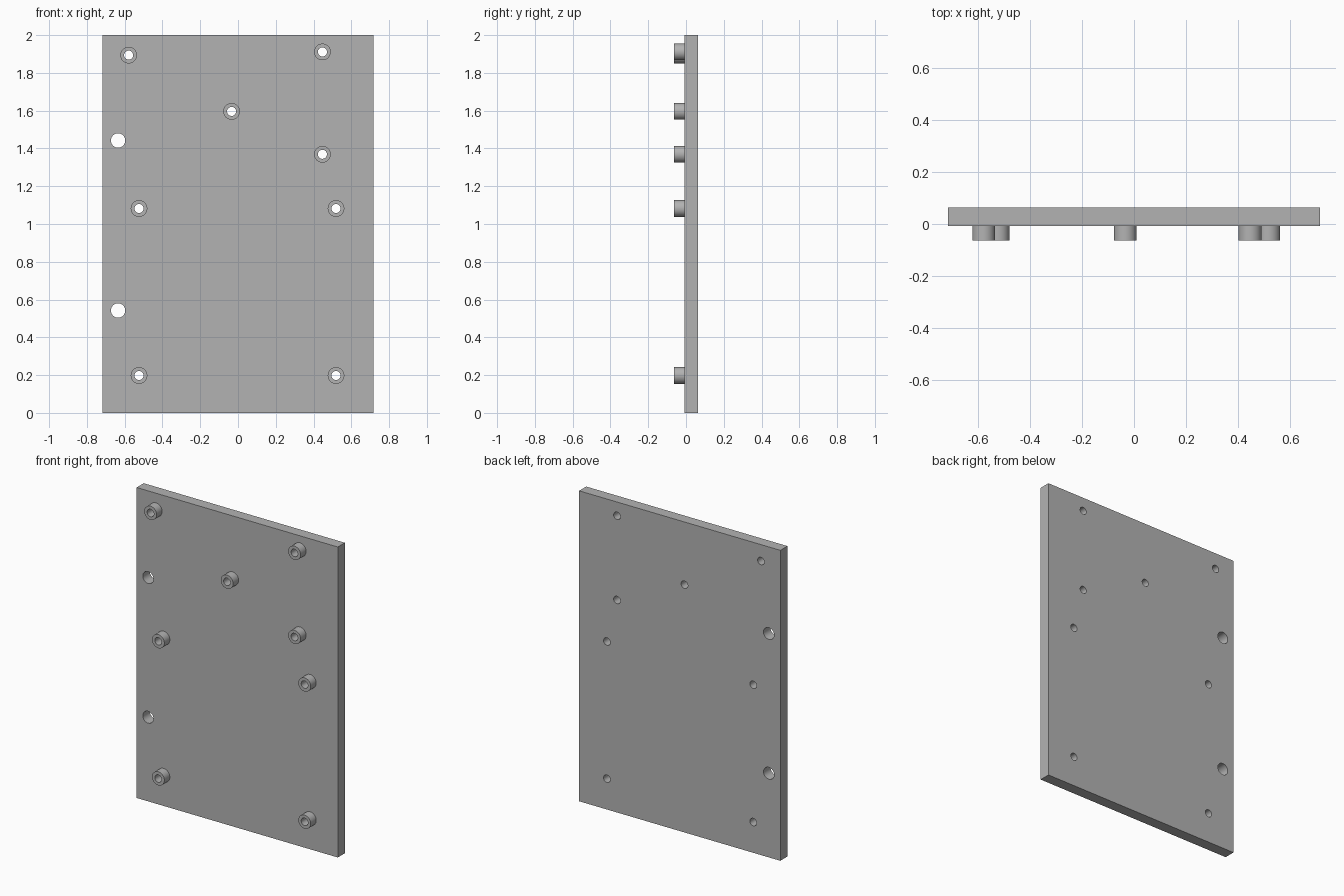
import bpy
import bmesh
from math import radians
from mathutils import Matrix, Vector

if "Cube" in bpy.data.objects:
    bpy.data.objects.remove(bpy.data.objects["Cube"])

WIDTH, HEIGHT = 1.434, 2.0
FRONT, BACK, TIP = -0.008, 0.064, -0.064
BOSS_R, BORE_R, HOLE_R = 0.044, 0.024, 0.038
SIDES = 48
BOSSES = [(-0.579, 1.894), (0.447, 1.911), (-0.034, 1.596), (0.447, 1.369),
          (-0.524, 1.082), (0.519, 1.082), (-0.524, 0.198), (0.519, 0.198)]
HOLES = [(-0.635, 1.442), (-0.635, 0.542)]

grey = bpy.data.materials.new("plain_grey")
grey.use_nodes = True
grey.diffuse_color = (0.45, 0.45, 0.45, 1)
grey.node_tree.nodes["Principled BSDF"].inputs["Base Color"].default_value = grey.diffuse_color


def make_object(name, bm):
    bmesh.ops.recalc_face_normals(bm, faces=bm.faces)
    mesh = bpy.data.meshes.new(name)
    bm.to_mesh(mesh)
    bm.free()
    mesh.materials.append(grey)
    obj = bpy.data.objects.new(name, mesh)
    bpy.context.collection.objects.link(obj)
    return obj


def smooth(obj):
    bpy.ops.object.select_all(action="DESELECT")
    obj.select_set(True)
    bpy.context.view_layer.objects.active = obj
    bpy.ops.object.shade_smooth_by_angle(angle=radians(30))


def add_rod(bm, x, z, radius, y0, y1):
    place = Matrix.Translation((x, (y0 + y1) / 2, z)) @ Matrix.Rotation(radians(90), 4, "X")
    bmesh.ops.create_cone(bm, cap_ends=True, segments=SIDES, radius1=radius,
                          radius2=radius, depth=y1 - y0, matrix=place)


# Mounting plate with through holes
bm = bmesh.new()
bmesh.ops.create_cube(bm, size=1, matrix=Matrix.Translation((0, (FRONT + BACK) / 2, HEIGHT / 2))
                      @ Matrix.Diagonal((WIDTH, BACK - FRONT, HEIGHT, 1)))
plate = make_object("mounting_plate", bm)

bm = bmesh.new()
for spots, radius in ((BOSSES, BORE_R), (HOLES, HOLE_R)):
    for x, z in spots:
        add_rod(bm, x, z, radius, FRONT - 0.1, BACK + 0.1)
cutter = make_object("hole_cutter", bm)
cutter.hide_render = True

cut = plate.modifiers.new("holes", "BOOLEAN")
cut.operation = "DIFFERENCE"
cut.solver = "EXACT"
cut.object = cutter
bpy.ops.object.select_all(action="DESELECT")
plate.select_set(True)
bpy.context.view_layer.objects.active = plate
bpy.ops.object.modifier_apply(modifier=cut.name)
bpy.data.objects.remove(cutter)
smooth(plate)

# Hollow standoffs: a ring profile spun about its bore axis
for number, (x, z) in enumerate(BOSSES, 1):
    bm = bmesh.new()
    profile = [bm.verts.new((x + r, y, z)) for r, y in
               ((BOSS_R, FRONT), (BOSS_R, TIP), (BORE_R, TIP), (BORE_R, FRONT))]
    edges = [bm.edges.new(pair) for pair in zip(profile, profile[1:])]
    bmesh.ops.spin(bm, geom=profile + edges, cent=Vector((x, 0, z)), axis=(0, 1, 0),
                   angle=radians(360), steps=SIDES, use_merge=True)
    bmesh.ops.remove_doubles(bm, verts=bm.verts, dist=0.0001)
    bmesh.ops.recalc_face_normals(bm, faces=bm.faces)
    # Open at the plate end, so orient by the tip face
    tip = min(bm.faces, key=lambda f: f.calc_center_median().y)
    if tip.normal.y > 0:
        bmesh.ops.reverse_faces(bm, faces=bm.faces)
    mesh_normals_ok = [f.normal.copy() for f in bm.faces]
    standoff = make_object(f"standoff_{number}", bm)
    smooth(standoff)
